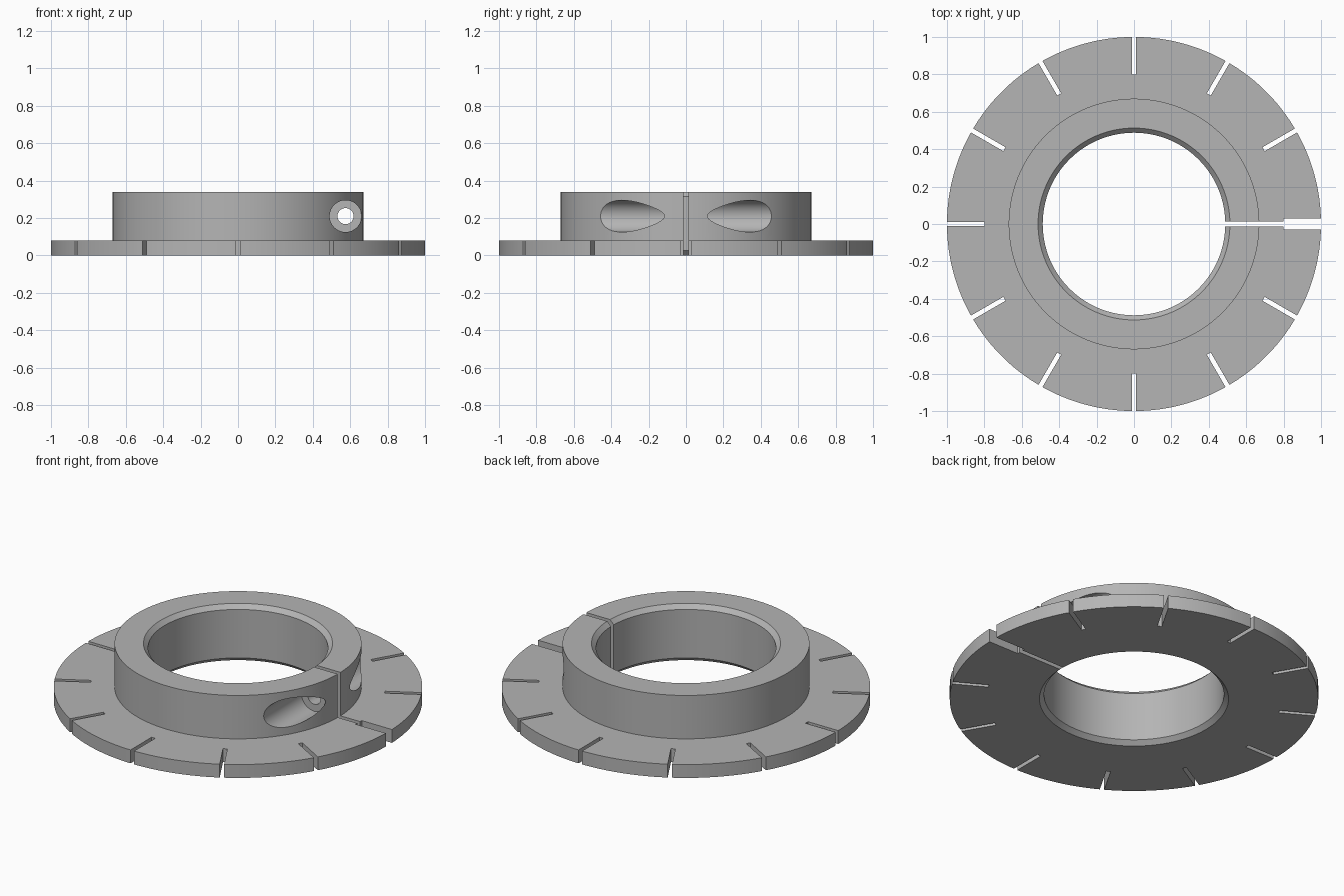
import bpy, bmesh, math
from mathutils import Matrix, Vector

if "Cube" in bpy.data.objects:
    bpy.data.objects.remove(bpy.data.objects["Cube"])

FLANGE_R, HUB_R, BORE_R = 1.0, 0.67, 0.488
FLANGE_H, HUB_H, CHAMFER = 0.08, 0.34, 0.025
SEGMENTS = 180
SCREW_X, SCREW_Z = 0.575, 0.21

steel = bpy.data.materials.new("grey_steel")
steel.use_nodes = True
steel.diffuse_color = (0.46, 0.46, 0.46, 1)
steel.node_tree.nodes["Principled BSDF"].inputs["Base Color"].default_value = steel.diffuse_color


def add_object(name, bm):
    bmesh.ops.recalc_face_normals(bm, faces=bm.faces)
    mesh = bpy.data.meshes.new(name)
    bm.to_mesh(mesh)
    bm.free()
    mesh.materials.append(steel)
    obj = bpy.data.objects.new(name, mesh)
    bpy.context.collection.objects.link(obj)
    return obj


def revolve(name, profile):
    """Spin a closed radius/height profile around the z axis."""
    bm = bmesh.new()
    verts = [bm.verts.new((r, 0, z)) for r, z in profile]
    edges = [bm.edges.new((a, b)) for a, b in zip(verts, verts[1:] + verts[:1])]
    bmesh.ops.spin(bm, geom=verts + edges, cent=(0, 0, 0), axis=(0, 0, 1),
                   angle=math.tau, steps=SEGMENTS, use_merge=True)
    bmesh.ops.remove_doubles(bm, verts=bm.verts, dist=1e-5)
    return add_object(name, bm)


def box_cutter(name, r0, r1, width, height, angle=0.0):
    """Radial slot from r0 to r1, cut up to the given height."""
    bm = bmesh.new()
    place = (Matrix.Rotation(angle, 4, 'Z')
             @ Matrix.Translation(((r0 + r1) / 2, 0, height / 2 - 0.05))
             @ Matrix.Diagonal((r1 - r0, width, height + 0.1, 1)))
    bmesh.ops.create_cube(bm, size=1, matrix=place)
    return add_object(name, bm)


def screw_cutter(name, radius, y0, y1):
    """Cylinder along y on the clamp screw axis."""
    bm = bmesh.new()
    place = (Matrix.Translation((SCREW_X, (y0 + y1) / 2, SCREW_Z))
             @ Matrix.Rotation(math.pi / 2, 4, 'X'))
    bmesh.ops.create_cone(bm, cap_ends=True, segments=64, radius1=radius,
                          radius2=radius, depth=y1 - y0, matrix=place)
    return add_object(name, bm)


# Flanged collar with a chamfered bore
collar = revolve("flanged_collar", [
    (BORE_R + CHAMFER, 0), (FLANGE_R, 0), (FLANGE_R, FLANGE_H),
    (HUB_R, FLANGE_H), (HUB_R, HUB_H), (BORE_R + CHAMFER, HUB_H),
    (BORE_R, HUB_H - CHAMFER), (BORE_R, CHAMFER)])

# Index slots around the rim, with one wide slot at the clamp split
cutters = [box_cutter("rim_slot_cutter", 0.8, 1.1, 0.024, 0.2, i * math.tau / 12)
           for i in range(1, 12)]
cutters.append(box_cutter("wide_slot_cutter", 0.8, 1.1, 0.058, 0.2))
cutters.append(box_cutter("clamp_split_cutter", 0.4, 0.85, 0.026, 0.5))

# Clamp screw hole with a counterbore on each side
cutters.append(screw_cutter("screw_hole_cutter", 0.043, -0.6, 0.6))
cutters.append(screw_cutter("front_counterbore_cutter", 0.085, -0.7, -0.1))
cutters.append(screw_cutter("back_counterbore_cutter", 0.085, 0.1, 0.7))

bpy.ops.object.select_all(action='DESELECT')
collar.select_set(True)
bpy.context.view_layer.objects.active = collar
for cutter in cutters:
    cutter.hide_render = True
    mod = collar.modifiers.new(cutter.name, 'BOOLEAN')
    mod.operation = 'DIFFERENCE'
    mod.solver = 'EXACT'
    mod.object = cutter
    bpy.ops.object.modifier_apply(modifier=mod.name)
    bpy.data.objects.remove(cutter)

# Smooth round walls, crisp machined edges
bpy.ops.object.shade_smooth_by_angle(angle=math.radians(25))
